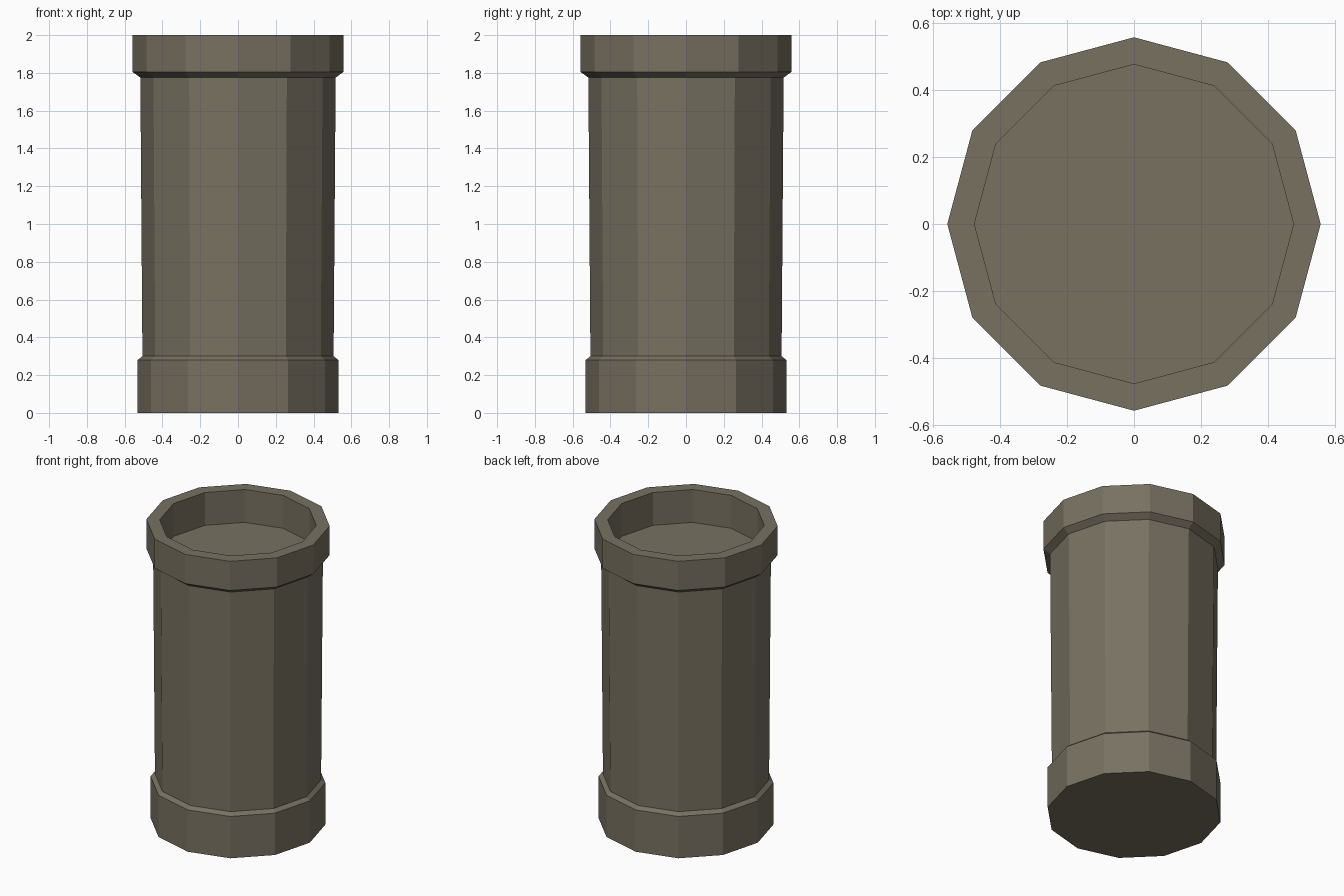
import bpy, bmesh, math

if "Cube" in bpy.data.objects:
    bpy.data.objects.remove(bpy.data.objects["Cube"])

SIDES = 12

stone = bpy.data.materials.new("weathered olive grey")
stone.diffuse_color = (0.188, 0.165, 0.120, 1.0)
stone.use_nodes = True
stone.node_tree.nodes["Principled BSDF"].inputs["Base Color"].default_value = stone.diffuse_color


def turned(name, profile):
    """Spin a (radius, height) profile round z into flat facets, capped at both ends."""
    bm = bmesh.new()
    rings = []
    for r, z in profile:
        rings.append([bm.verts.new((r * math.cos(2 * math.pi * i / SIDES),
                                    r * math.sin(2 * math.pi * i / SIDES), z))
                      for i in range(SIDES)])
    for low, high in zip(rings, rings[1:]):
        for i in range(SIDES):
            j = (i + 1) % SIDES
            bm.faces.new((low[i], low[j], high[j], high[i]))
    bm.faces.new(rings[0][::-1])
    bm.faces.new(rings[-1])
    mesh = bpy.data.meshes.new(name)
    bm.to_mesh(mesh)
    bm.free()
    mesh.materials.append(stone)
    obj = bpy.data.objects.new(name, mesh)
    bpy.context.collection.objects.link(obj)
    return obj


# One continuous shell: foot band, slightly flared body, rim and recessed floor
turned("round_container", [
    (0.532, 0.00), (0.532, 0.28),     # foot band
    (0.506, 0.30), (0.517, 1.775),    # body
    (0.558, 1.805), (0.558, 2.00),    # rim
    (0.477, 2.00), (0.477, 1.78),     # inner wall, closed by the floor
])
